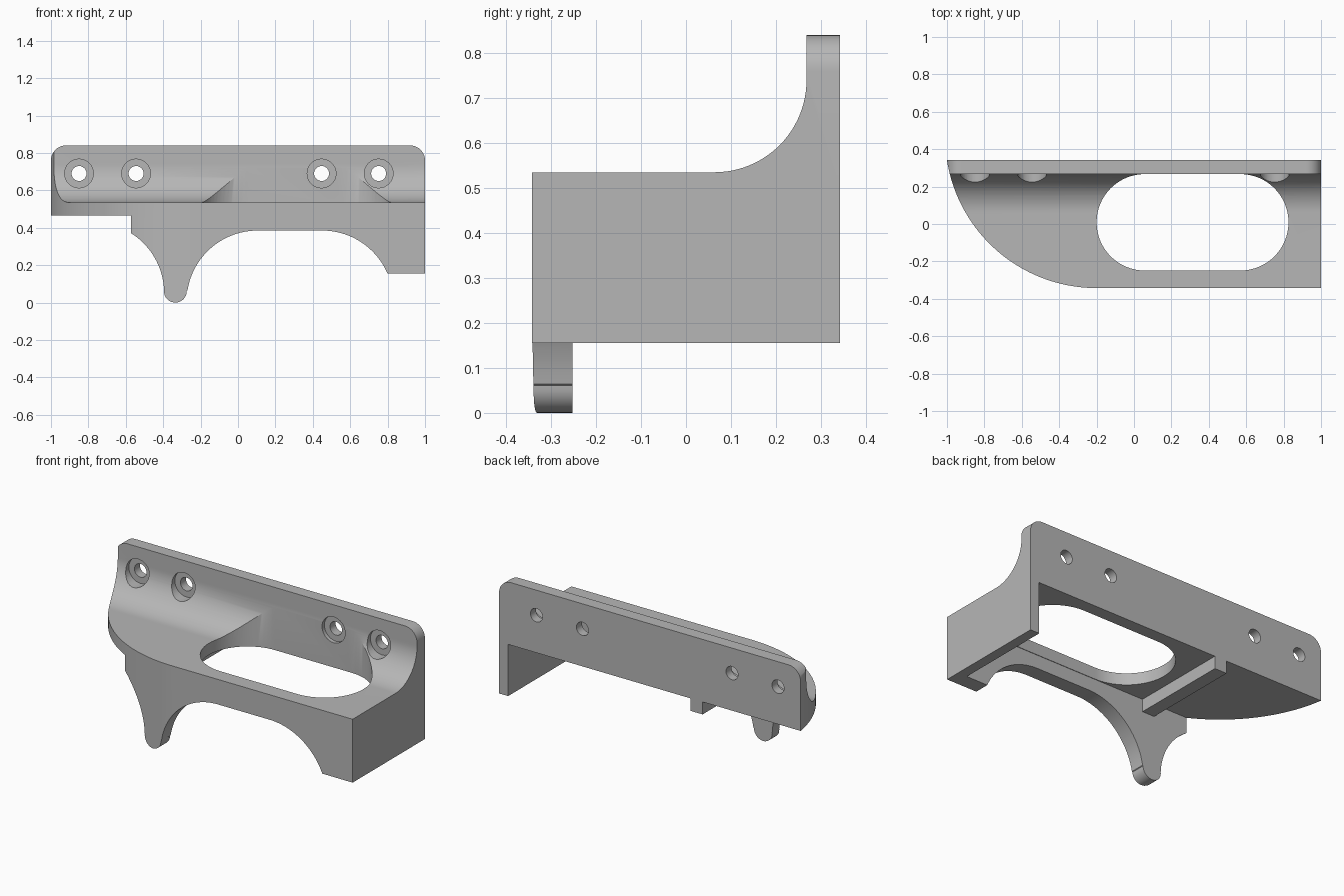
import bpy
import bmesh
from math import cos, sin, pi, radians, atan2
from mathutils import Vector

cube = bpy.data.objects.get("Cube")
if cube:
    bpy.data.objects.remove(cube, do_unlink=True)

grey = bpy.data.materials.new("plain grey")
grey.use_nodes = True
COLOUR = (0.47, 0.47, 0.47, 1)
grey.diffuse_color = COLOUR
grey.node_tree.nodes["Principled BSDF"].inputs["Base Color"].default_value = COLOUR

HALF_Y = 0.3425
DECK_TOP, DECK_LOW = 0.535, 0.465
WALL_Y = 0.268


def arc(cu, cv, r, start, end, n=24):
    """Points on an arc, angles in degrees."""
    return [(cu + r * cos(radians(start + (end - start) * i / n)),
             cv + r * sin(radians(start + (end - start) * i / n)))
            for i in range(n + 1)]


def prism(name, points, axis, low, high):
    """Extrude a 2D profile along an axis (x: yz, y: xz, z: xy)."""
    place = {"x": lambda u, v: (low, u, v),
             "y": lambda u, v: (u, low, v),
             "z": lambda u, v: (u, v, low)}[axis]
    bm = bmesh.new()
    face = bm.faces.new([bm.verts.new(place(u, v)) for u, v in points])
    moved = bmesh.ops.extrude_face_region(bm, geom=[face])["geom"]
    step = Vector([(high - low) * (a == axis) for a in "xyz"])
    bmesh.ops.translate(bm, vec=step,
                        verts=[g for g in moved if isinstance(g, bmesh.types.BMVert)])
    bmesh.ops.recalc_face_normals(bm, faces=bm.faces)
    mesh = bpy.data.meshes.new(name)
    bm.to_mesh(mesh)
    bm.free()
    mesh.materials.append(grey)
    obj = bpy.data.objects.new(name, mesh)
    bpy.context.collection.objects.link(obj)
    return obj


def box(name, x0, x1, y0, y1, z0, z1):
    return prism(name, [(x0, y0), (x1, y0), (x1, y1), (x0, y1)], "z", z0, z1)


def combine(target, other, operation):
    mod = target.modifiers.new(operation, "BOOLEAN")
    mod.operation = operation
    mod.solver = "EXACT"
    mod.object = other
    bpy.context.view_layer.objects.active = target
    bpy.ops.object.modifier_apply(modifier=mod.name)
    bpy.data.objects.remove(other, do_unlink=True)


# Deck and back plate in one section, joined by a concave fillet
section = [(-0.4, DECK_LOW), (HALF_Y, DECK_LOW), (HALF_Y, 0.9), (WALL_Y, 0.9)]
section += arc(WALL_Y - 0.205, DECK_TOP + 0.205, 0.205, 0, -90)
section += [(-0.4, DECK_TOP)]
bracket = prism("bracket", section, "x", -1.1, 1.1)

# Front skirt with two arches and a round-tipped leg
R = 0.38
cut_a = atan2(0.31, -0.215 + 0.43)
skirt = [(-0.7, 0.5), (-0.7, 0.422)]
skirt += arc(-0.775, 0.05, R, cut_a * 180 / pi + 22, 2)
skirt += arc(-0.335, 0.061, 0.061, 180, 360, 16)
skirt += arc(0.105, 0.005, R, 171, 90)
skirt += arc(0.45, 0.005, R, 90, 23.3)
skirt += [(1.1, 0.155), (1.1, 0.5)]
combine(bracket, prism("front_skirt", skirt, "y", -0.4, -0.252), "UNION")

# End wall and under-deck rib
combine(bracket, box("end_wall", 0.94, 1.08, -0.39, HALF_Y, 0.155, 0.5), "UNION")
combine(bracket, box("rib", -0.35, -0.27, -0.3, HALF_Y, 0.39, 0.5), "UNION")

# Plan outline with the sweeping curved front corner
PR = 0.81
plan = [(1.1, 0.4), (1.1, -HALF_Y)]
plan += arc(-0.2, PR - HALF_Y, PR, -90, -172.5, 48)
plan += [(-1.05, 0.4)]
combine(bracket, prism("plan_outline", plan, "z", -0.1, 1), "INTERSECT")

# Front outline with rounded top corners
front = [(-1, -0.2), (1, -0.2)]
front += arc(0.92, 0.76, 0.08, 0, 90, 12) + arc(-0.92, 0.76, 0.08, 90, 180, 12)
combine(bracket, prism("front_outline", front, "y", -0.6, 0.6), "INTERSECT")

# Long slot through the deck
slot = arc(0.568, 0.009, 0.258, -90, 90, 32) + arc(0.058, 0.009, 0.258, 90, 270, 32)
combine(bracket, prism("slot_cutter", slot, "z", 0.3, 1), "DIFFERENCE")

# Counterbored screw holes
for x in (-0.85, -0.545, 0.447, 0.752):
    for radius, y0, y1 in ((0.077, 0, 0.29), (0.04, 0.1, 0.5)):
        ring = arc(x, 0.69, radius, 0, 360, 32)[:-1]
        combine(bracket, prism("hole_cutter", ring, "y", y0, y1), "DIFFERENCE")

# Smooth curves, sharp edges
bpy.ops.object.select_all(action="DESELECT")
bracket.select_set(True)
bpy.context.view_layer.objects.active = bracket
bpy.ops.object.shade_smooth_by_angle(angle=radians(25))
